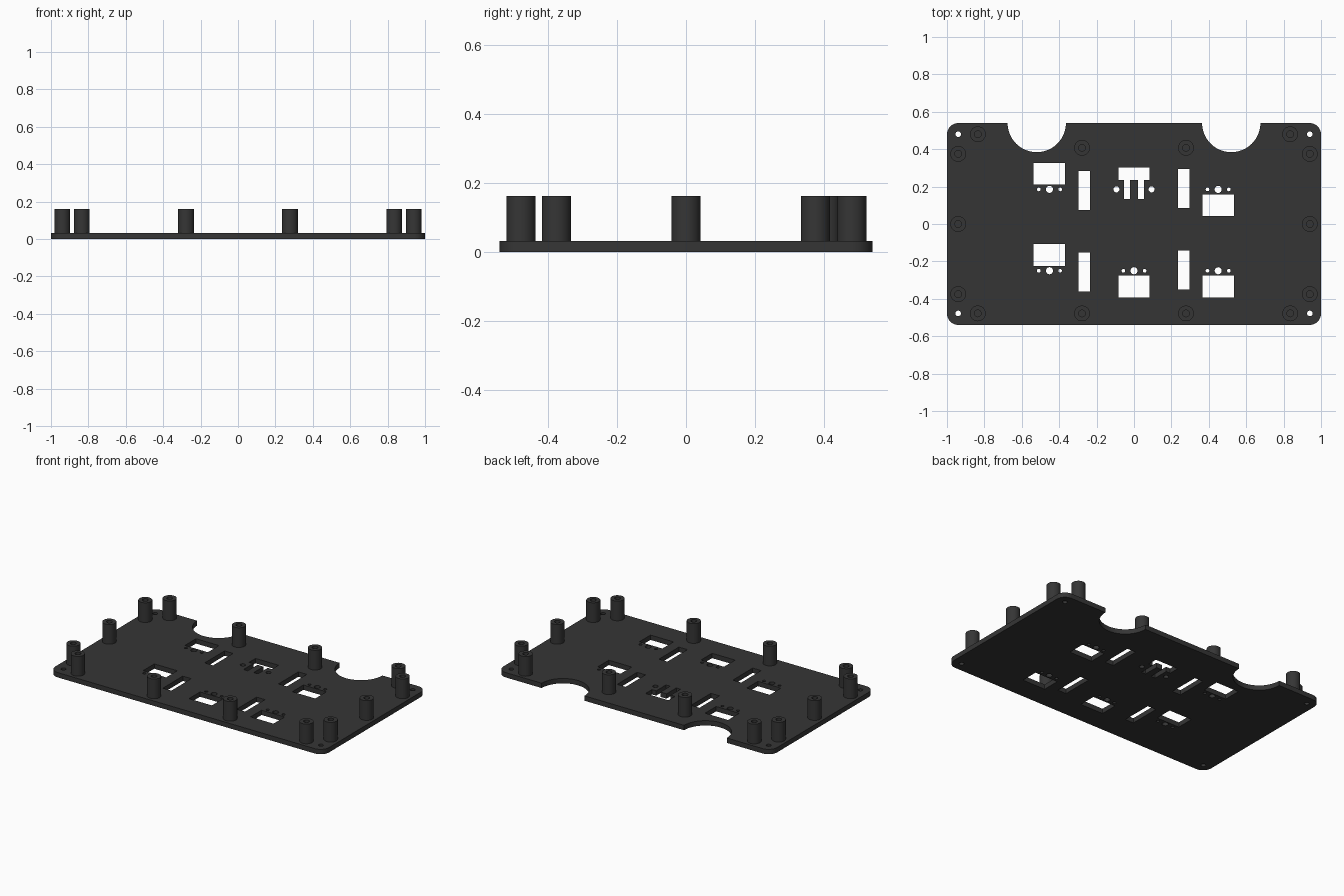
import bpy
import bmesh
from math import cos, sin, pi, radians

if "Cube" in bpy.data.objects:
    bpy.data.objects.remove(bpy.data.objects["Cube"])

PLATE_TOP, POST_TOP = 0.032, 0.162
HALF_X, HALF_Y, CORNER = 1.0, 0.54, 0.062

black = bpy.data.materials.new("matte black")
black.use_nodes = True
colour = (0.036, 0.036, 0.036, 1)
black.diffuse_color = colour
black.node_tree.nodes["Principled BSDF"].inputs["Base Color"].default_value = colour


def arc(cx, cy, r, start, end, steps):
    return [(cx + r * cos(start + (end - start) * i / steps),
             cy + r * sin(start + (end - start) * i / steps)) for i in range(steps + 1)]


def prism(bm, outline, z0, z1):
    """Closed vertical prism from a counter-clockwise outline."""
    low = [bm.verts.new((x, y, z0)) for x, y in outline]
    high = [bm.verts.new((x, y, z1)) for x, y in outline]
    bm.faces.new(low[::-1])
    bm.faces.new(high)
    n = len(outline)
    for i in range(n):
        j = (i + 1) % n
        bm.faces.new((low[i], low[j], high[j], high[i]))


def make_object(name, bm):
    mesh = bpy.data.meshes.new(name)
    bm.to_mesh(mesh)
    bm.free()
    mesh.materials.append(black)
    obj = bpy.data.objects.new(name, mesh)
    bpy.context.collection.objects.link(obj)
    return obj


def smooth(obj):
    bpy.ops.object.select_all(action='DESELECT')
    obj.select_set(True)
    bpy.context.view_layer.objects.active = obj
    bpy.ops.object.shade_smooth_by_angle(angle=radians(30))


# Cutter holding every opening in the plate
cut = bmesh.new()


def cut_outline(outline):
    prism(cut, outline, -0.1, 0.1)


def cut_round(x, y, r, steps=24):
    cut_outline(arc(x, y, r, 0, 2 * pi, steps)[:-1])


def cut_rect(x0, x1, y0, y1):
    cut_outline([(x0, y0), (x1, y0), (x1, y1), (x0, y1)])


# Corner bolt holes and the two half-round notches at the back edge
for side in (-1, 1):
    cut_round(side * 0.52, HALF_Y, 0.156, 64)
    for y in (-0.478, 0.48):
        cut_round(side * 0.94, y, 0.015)

# Switch windows, each beside a row of three pin holes
for x, pin_y, window_side in ((-0.452, 0.185, 1), (-0.452, -0.25, 1), (0.45, 0.185, -1),
                              (0.45, -0.25, -1), (0, -0.25, -1)):
    near, far = pin_y + window_side * 0.026, pin_y + window_side * 0.142
    cut_rect(x - 0.084, x + 0.084, min(near, far), max(near, far))
    cut_round(x, pin_y, 0.019)
    for side in (-1, 1):
        cut_round(x + side * 0.057, pin_y, 0.01)

# Upright slots
for x, y in ((-0.266, 0.18), (-0.266, -0.256), (0.266, 0.19), (0.266, -0.246)):
    cut_rect(x - 0.031, x + 0.031, y - 0.104, y + 0.104)

# Two-legged centre opening with a hole on each side
right = [(0.022, 0.235), (0.022, 0.133), (0.053, 0.133), (0.053, 0.235), (0.084, 0.235), (0.084, 0.303)]
cut_outline(right + [(-x, y) for x, y in reversed(right)])
for side in (-1, 1):
    cut_round(side * 0.094, 0.185, 0.016)

bmesh.ops.recalc_face_normals(cut, faces=cut.faces)
cutter = make_object("plate_cutter", cut)
cutter.hide_render = True

# Base plate with rounded corners
bm = bmesh.new()
outline = []
for k, (sx, sy) in enumerate(((1, 1), (-1, 1), (-1, -1), (1, -1))):
    outline += arc(sx * (HALF_X - CORNER), sy * (HALF_Y - CORNER), CORNER,
                   k * pi / 2, (k + 1) * pi / 2, 12)
prism(bm, outline, 0, PLATE_TOP)
plate = make_object("base_plate", bm)
boolean = plate.modifiers.new("openings", 'BOOLEAN')
boolean.operation = 'DIFFERENCE'
boolean.solver = 'EXACT'
boolean.object = cutter

# Bake the openings, then drop the cutter
depsgraph = bpy.context.evaluated_depsgraph_get()
baked = bpy.data.meshes.new_from_object(plate.evaluated_get(depsgraph))
plate.modifiers.clear()
plate.data = baked
bpy.data.objects.remove(cutter)
smooth(plate)


# Hollow standoff posts, all sharing one tube mesh
def tube_mesh(r_in, r_out, z0, z1, steps=40):
    bm = bmesh.new()
    rings = [[bm.verts.new((x, y, z)) for x, y in arc(0, 0, r, 0, 2 * pi, steps)[:-1]]
             for r, z in ((r_in, z0), (r_out, z0), (r_out, z1), (r_in, z1))]
    for a in range(4):
        p, q = rings[a], rings[(a + 1) % 4]
        for i in range(steps):
            j = (i + 1) % steps
            bm.faces.new((p[i], p[j], q[j], q[i]))
    bmesh.ops.recalc_face_normals(bm, faces=bm.faces)
    return bm


first = make_object("standoff_post", tube_mesh(0.018, 0.042, PLATE_TOP - 0.01, POST_TOP))
smooth(first)
half_layout = [(0.94, 0.375), (0.94, 0), (0.94, -0.375), (0.835, 0.48),
               (0.835, -0.478), (0.278, 0.407), (0.278, -0.478)]
for i, (x, y) in enumerate(half_layout):
    for side, label in ((1, "left"), (-1, "right")):
        post = first if i == 0 and side == 1 else first.copy()
        post.name = f"standoff_post_{label}_{i + 1}"
        post.location = (side * x, y, 0)
        if post is not first:
            bpy.context.collection.objects.link(post)
